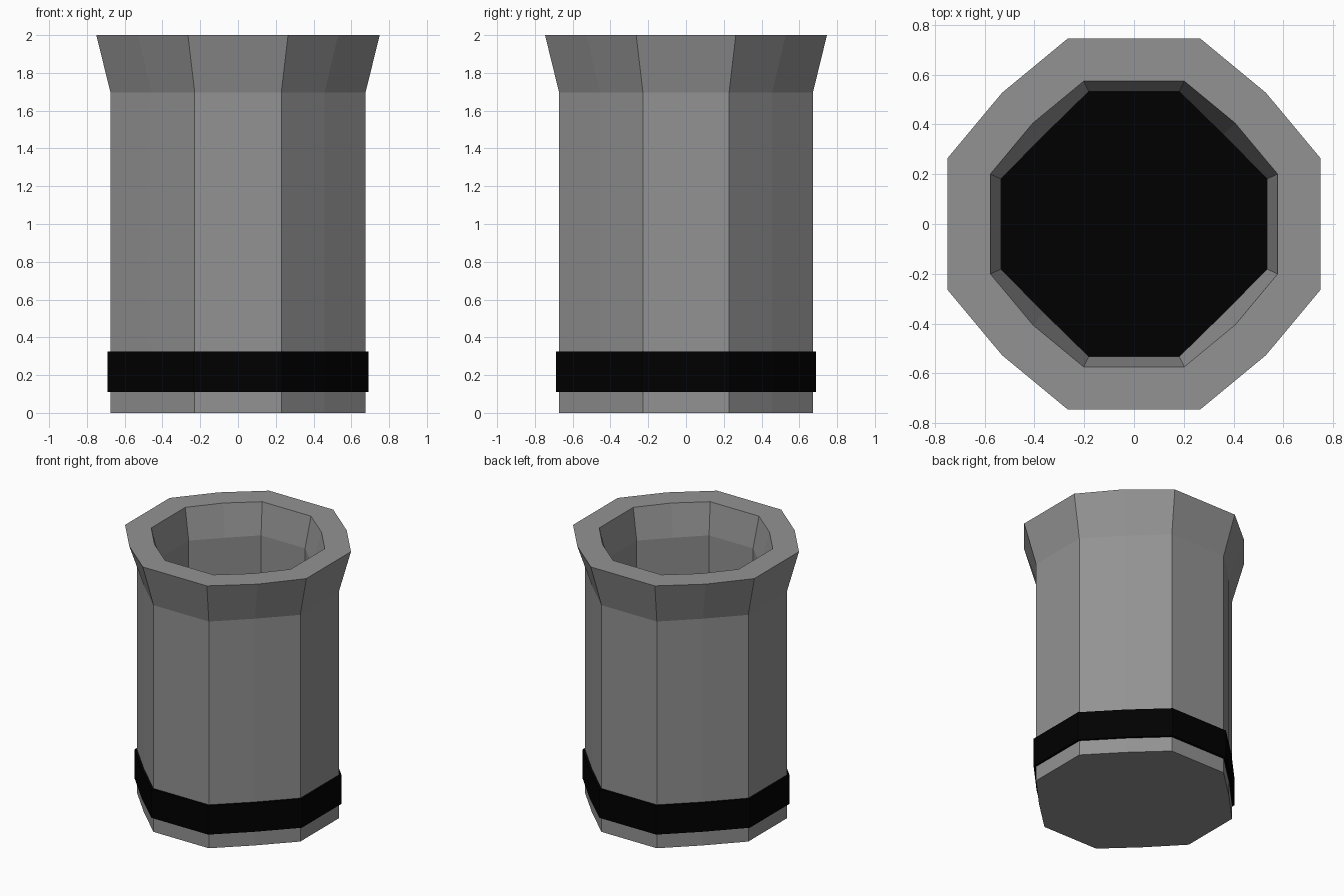
import bpy, bmesh

if "Cube" in bpy.data.objects:
    bpy.data.objects.remove(bpy.data.objects["Cube"])


def ring(bm, flat, half, diag, z):
    """Twelve-sided outline: four wide flats joined by two short chamfers at each corner."""
    quarter = [(flat, -half), (flat, half), (diag, diag)]
    verts = []
    for turn in range(4):
        for x, y in quarter:
            for _ in range(turn):
                x, y = -y, x
            verts.append(bm.verts.new((x, y * 0.995, z)))
    return verts


def lathe(name, profile, color):
    """Bridge successive outlines and cap the first and last."""
    bm = bmesh.new()
    rings = [ring(bm, *p) for p in profile]
    for a, b in zip(rings, rings[1:]):
        for i in range(len(a)):
            j = (i + 1) % len(a)
            bm.faces.new((a[i], a[j], b[j], b[i]))
    bm.faces.new(rings[0][::-1])
    bm.faces.new(rings[-1])
    bmesh.ops.recalc_face_normals(bm, faces=bm.faces)
    mesh = bpy.data.meshes.new(name)
    bm.to_mesh(mesh)
    bm.free()
    obj = bpy.data.objects.new(name, mesh)
    bpy.context.collection.objects.link(obj)
    mat = bpy.data.materials.new(name + "_material")
    mat.diffuse_color = color
    mat.use_nodes = True
    mat.node_tree.nodes["Principled BSDF"].inputs["Base Color"].default_value = mat.diffuse_color
    mesh.materials.append(mat)
    return obj


# Hollow barrel with flared lip: outside upward, over the rim, down the bore
lathe("barrel", [
    (0.675, 0.229, 0.458, 0.0),
    (0.675, 0.229, 0.458, 1.695),
    (0.75, 0.265, 0.53, 2.0),
    (0.577, 0.202, 0.407, 2.0),
    (0.535, 0.182, 0.36, 1.77),
    (0.535, 0.182, 0.36, 0.30),
], (0.29, 0.29, 0.29, 1))

# Black band, a solid disc whose top forms the dark floor of the bore
lathe("base_band", [
    (0.692, 0.235, 0.47, 0.11),
    (0.692, 0.235, 0.47, 0.325),
], (0, 0, 0, 1))
